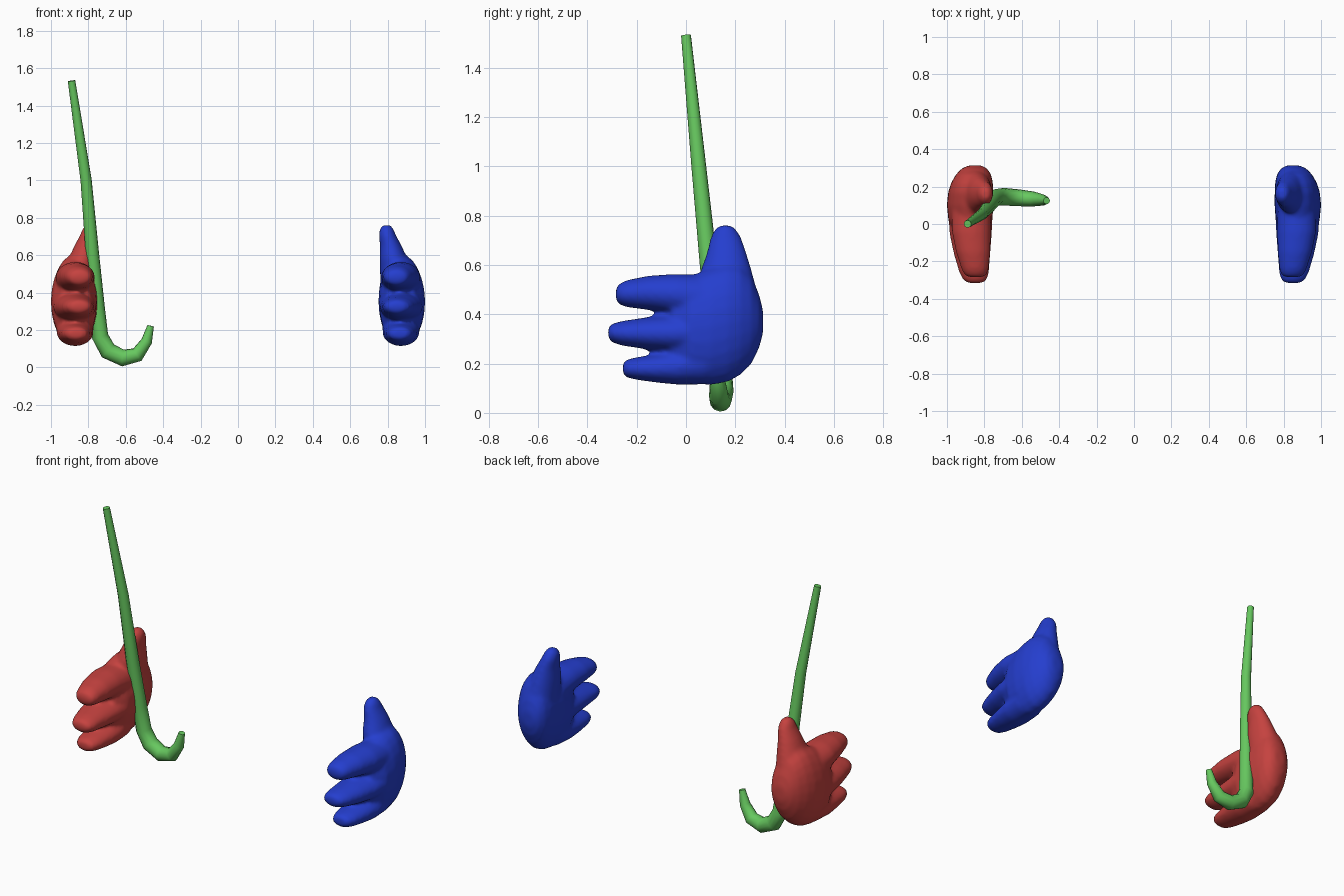
import bpy, bmesh, math


def material(name, rgb):
    m = bpy.data.materials.new(name)
    m.diffuse_color = (*rgb, 1)
    return m


RED = material("red", (0.56, 0.055, 0.05))
BLUE = material("blue", (0.018, 0.048, 0.62))
GREEN = material("green", (0.135, 0.58, 0.115))


def loft(bm, sections, axis, sides=24):
    """Elliptical rings along y or z: (position, centre a, centre b, radius a, radius b)."""
    rings = []
    for p, a, b, ra, rb in sections:
        ring = []
        for i in range(sides):
            t = 2 * math.pi * i / sides
            u, v = a + ra * math.cos(t), b + rb * math.sin(t)
            ring.append(bm.verts.new((u, p, v) if axis == "y" else (u, v, p)))
        rings.append(ring)
    for r, s in zip(rings, rings[1:]):
        for i in range(sides):
            j = (i + 1) % sides
            bm.faces.new((r[i], r[j], s[j], s[i]))
    bm.faces.new(rings[0])
    bm.faces.new(rings[-1])


# Fingers: tip y, then x, z, half width and half height along the length
INDEX = [(-0.285, .845, .482, .035, .022), (-0.272, .847, .482, .060, .042),
         (-0.24, .85, .484, .073, .055), (-0.15, .86, .487, .092, .070),
         (-0.04, .87, .482, .104, .082), (0.08, .872, .46, .105, .10),
         (0.16, .87, .44, .08, .08)]
MIDDLE = [(-0.316, .85, .325, .038, .022), (-0.300, .85, .324, .063, .038),
          (-0.26, .855, .323, .080, .050), (-0.16, .866, .323, .098, .065),
          (-0.05, .873, .323, .114, .076), (0.08, .875, .33, .12, .09),
          (0.16, .875, .34, .09, .08)]
LITTLE = [(-0.256, .865, .180, .035, .020), (-0.243, .865, .180, .058, .036),
          (-0.20, .867, .180, .075, .046), (-0.12, .869, .181, .088, .058),
          (-0.03, .871, .186, .098, .072), (0.08, .872, .21, .10, .095),
          (0.15, .872, .24, .08, .09)]
# Palm, from the finger roots to the heel of the hand
PALM = [(-0.06, .87, .335, .08, .16), (0.02, .875, .34, .118, .218),
        (0.10, .876, .35, .125, .238), (0.17, .873, .365, .121, .240),
        (0.22, .866, .375, .112, .222), (0.265, .858, .378, .094, .180),
        (0.297, .853, .372, .068, .108), (0.313, .85, .37, .035, .045)]
# Thumb, rising out of the palm
THUMB = [(0.36, .86, .19, .09, .10), (0.48, .85, .175, .09, .118),
         (0.58, .832, .163, .075, .103), (0.65, .817, .165, .058, .080),
         (0.71, .798, .162, .045, .063), (0.742, .795, .160, .036, .046),
         (0.760, .794, .160, .020, .026)]


def hand(name, side, mat):
    bm = bmesh.new()
    for part in (INDEX, MIDDLE, LITTLE, PALM):
        loft(bm, part, "y")
    loft(bm, THUMB, "z")
    for v in bm.verts:
        v.co.x *= side
    bmesh.ops.recalc_face_normals(bm, faces=bm.faces)
    me = bpy.data.meshes.new(name)
    bm.to_mesh(me)
    bm.free()
    me.materials.append(mat)
    ob = bpy.data.objects.new(name, me)
    bpy.context.collection.objects.link(ob)
    # Fuse the parts into one soft skin
    rm = ob.modifiers.new("fuse", "REMESH")
    rm.mode = "VOXEL"
    rm.voxel_size = 0.011
    rm.use_smooth_shade = True
    sm = ob.modifiers.new("soften", "SMOOTH")
    sm.factor = 0.5
    sm.iterations = 7
    return ob


hand("right_hand", -1, RED)
hand("left_hand", 1, BLUE)

# Cane: straight tapered shaft and hooked handle (x, y, z, radius)
CANE = [(-.890, .000, 1.532, .020), (-.812, .052, 1.00, .030),
        (-.778, .092, .60, .036), (-.752, .125, .32, .040),
        (-.737, .143, .165, .044), (-.695, .146, .088, .047),
        (-.615, .140, .050, .045), (-.538, .133, .068, .040),
        (-.488, .128, .140, .030), (-.467, .125, .222, .018)]
curve = bpy.data.curves.new("cane", "CURVE")
curve.dimensions = "3D"
curve.bevel_depth = 1
curve.bevel_resolution = 4
curve.use_fill_caps = True
spline = curve.splines.new("POLY")
spline.points.add(len(CANE) - 1)
for point, (x, y, z, r) in zip(spline.points, CANE):
    point.co = (x, y, z, 1)
    point.radius = r
curve.materials.append(GREEN)
cane = bpy.data.objects.new("cane", curve)
bpy.context.collection.objects.link(cane)

# Turn everything into plain meshes
bpy.ops.object.select_all(action="SELECT")
bpy.context.view_layer.objects.active = cane
bpy.ops.object.convert(target="MESH")
bpy.ops.object.shade_smooth_by_angle(angle=math.radians(60))
